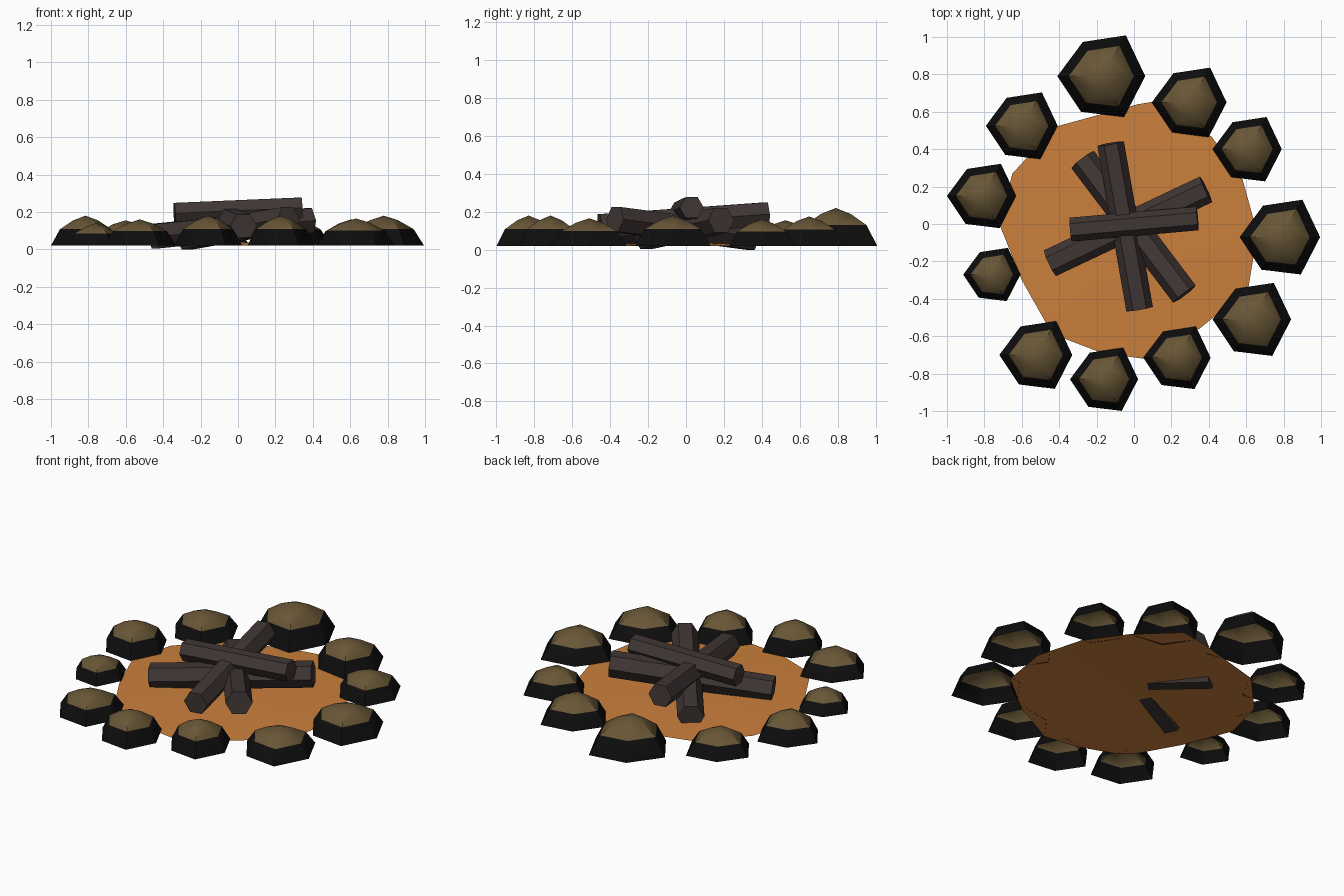
import bpy, math
from mathutils import Vector

if "Cube" in bpy.data.objects:
    bpy.data.objects.remove(bpy.data.objects["Cube"])


def material(name, rgb):
    m = bpy.data.materials.new(name)
    m.diffuse_color = (*rgb, 1)
    m.use_nodes = True
    m.node_tree.nodes["Principled BSDF"].inputs["Base Color"].default_value = m.diffuse_color
    return m


ORANGE = material("ember orange", (0.60, 0.215, 0.045))
BARK = material("charred bark", (0.052, 0.038, 0.035))
SOOT = material("soot black", (0.004, 0.004, 0.004))
STONE = material("stone brown", (0.138, 0.093, 0.037))


def build(name, verts, faces, mats, smooth=True):
    me = bpy.data.meshes.new(name)
    me.from_pydata(verts, [], faces)
    ob = bpy.data.objects.new(name, me)
    bpy.context.collection.objects.link(ob)
    for m in mats:
        me.materials.append(m)
    if smooth:
        bpy.ops.object.select_all(action='DESELECT')
        ob.select_set(True)
        bpy.context.view_layer.objects.active = ob
        bpy.ops.object.shade_smooth_by_angle(angle=math.radians(35))
    return ob


def band(a, b, n):
    """Quads joining ring starting at index a to ring starting at index b."""
    return [(a + i, a + (i + 1) % n, b + (i + 1) % n, b + i) for i in range(n)]


# ash bed: a thin, slightly raised irregular disc
OUTLINE = [(0.66, -0.05), (0.58, 0.24), (0.42, 0.46), (0.2, 0.67), (0.02, 0.64),
           (-0.42, 0.52), (-0.65, 0.27), (-0.72, 0.0), (-0.6, -0.3), (-0.47, -0.53),
           (-0.38, -0.61), (-0.17, -0.69), (0.05, -0.72), (0.35, -0.56), (0.61, -0.35)]
n = len(OUTLINE)
verts = [(x, y, 0.02) for x, y in OUTLINE] + [(-0.03, -0.03, 0.04)]
build("ash_bed", verts, [(i, (i + 1) % n, n) for i in range(n)], [ORANGE])

# ring stones: open-bottomed, sooty flared sides with a brown domed cap
HEX = [(1, 0), (0.56, 0.93), (-0.42, 0.78), (-1, 0), (-0.46, -0.81), (0.52, -0.93)]
# x, y, radius, peak height
STONES = [(-0.175, 0.79, 0.235, 0.22), (0.295, 0.65, 0.20, 0.175),
          (0.605, 0.40, 0.185, 0.16), (0.78, -0.07, 0.215, 0.18),
          (0.63, -0.51, 0.21, 0.165), (0.23, -0.715, 0.18, 0.18),
          (-0.16, -0.83, 0.182, 0.18), (-0.525, -0.70, 0.195, 0.16),
          (-0.76, -0.27, 0.153, 0.14), (-0.815, 0.15, 0.185, 0.18),
          (-0.60, 0.525, 0.192, 0.155)]
for k, (x, y, r, top) in enumerate(STONES):
    rim = 0.02 + (top - 0.02) * 0.55
    mid = rim + (top - rim) * 0.65
    verts = []
    for s, z in ((1, 0.02), (0.74, rim), (0.36, mid)):
        verts += [(x + r * s * hx, y + r * s * hy, z) for hx, hy in HEX]
    verts.append((x, y, top))
    faces = band(0, 6, 6) + band(6, 12, 6)
    faces += [(12 + i, 12 + (i + 1) % 6, 18) for i in range(6)]
    ob = build(f"ring_stone_{k + 1}", verts, faces, [SOOT, STONE])
    for p in ob.data.polygons:
        p.material_index = 0 if p.index < 6 else 1

# logs: six-sided, flat side up, crossing in the middle
LOGS = [((-0.34, -0.03, 0.193), (0.34, 0.03, 0.222), 0.064),
        ((-0.45, -0.21, 0.07), (0.385, 0.185, 0.155), 0.076),
        ((-0.275, 0.345, 0.065), (0.27, -0.375, 0.16), 0.076),
        ((-0.125, 0.43, 0.188), (0.03, -0.455, 0.125), 0.072)]
for k, (a, b, r) in enumerate(LOGS):
    a, b = Vector(a), Vector(b)
    axis = (b - a).normalized()
    side = Vector((0, 0, 1)).cross(axis).normalized()
    up = axis.cross(side)
    verts = []
    for end in (a, b):
        for i in range(6):
            t = math.tau * i / 6
            verts.append(end + r * (math.cos(t) * side + math.sin(t) * up))
    faces = band(0, 6, 6) + [tuple(range(5, -1, -1)), tuple(range(6, 12))]
    build(f"log_{k + 1}", verts, faces, [BARK])
